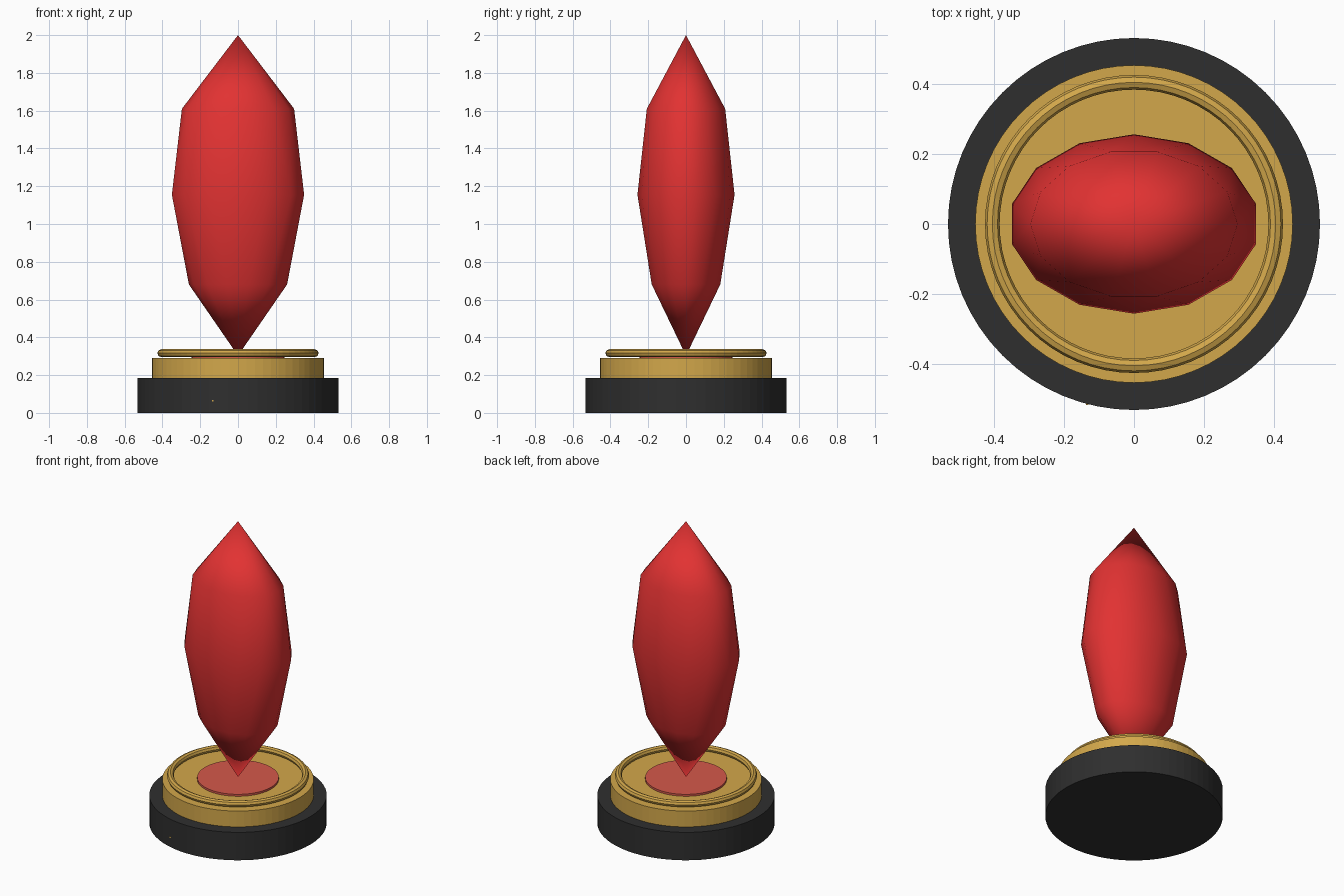
import bpy, math

default = bpy.data.objects.get("Cube")
if default:
    bpy.data.objects.remove(default, do_unlink=True)


def material(name, rgb):
    m = bpy.data.materials.new(name)
    m.use_nodes = True
    m.diffuse_color = (*rgb, 1)
    m.node_tree.nodes["Principled BSDF"].inputs["Base Color"].default_value = (*rgb, 1)
    return m


charcoal = material("charcoal", (0.028, 0.028, 0.028))
gold = material("gold", (0.65, 0.39, 0.07))
crystal_red = material("crystal red", (0.76, 0.032, 0.032))
pale_red = material("pale red", (0.66, 0.10, 0.07))


def finish(name, mat):
    ob = bpy.context.object
    ob.name = name
    ob.data.materials.append(mat)
    return ob


def disc(name, radius, bottom, top, mat):
    bpy.ops.mesh.primitive_cylinder_add(vertices=64, radius=radius, depth=top - bottom,
                                        location=(0, 0, (bottom + top) / 2))
    return finish(name, mat)


# Stepped pedestal
disc("pedestal_base", 0.533, 0, 0.185, charcoal)
disc("pedestal_tier", 0.455, 0.185, 0.29, gold)
disc("crystal_seat", 0.245, 0.29, 0.303, pale_red)

# Raised rim with an octagonal section
bpy.ops.mesh.primitive_torus_add(major_segments=64, minor_segments=8, major_radius=0.406,
                                 minor_radius=0.021, location=(0, 0, 0.316))
finish("pedestal_rim", gold)

# Tiny stud on the front of the base
bpy.ops.mesh.primitive_cube_add(size=0.008, location=(-0.134, -0.514, 0.065))
finish("base_stud", gold)

# Faceted crystal: three oval rings, each turned half a step from the next
SIDES, FLATNESS = 14, 0.716
rings = [(0.26, 0.68, 0), (0.359, 1.155, 0.5), (0.297, 1.61, 0)]   # radius, height, turn
verts = [(0, 0, 0.303)]
for radius, height, turn in rings:
    for i in range(SIDES):
        a = math.tau * (i + turn) / SIDES
        verts.append((radius * math.cos(a), radius * FLATNESS * math.sin(a), height))
verts.append((0, 0, 2))
tip = len(verts) - 1


def at(ring, i):
    return 1 + ring * SIDES + i % SIDES


faces = []
for i in range(SIDES):
    faces.append((0, at(0, i + 1), at(0, i)))
    faces.append((at(0, i), at(0, i + 1), at(1, i)))
    faces.append((at(0, i + 1), at(1, i + 1), at(1, i)))
    faces.append((at(1, i), at(2, i + 1), at(2, i)))
    faces.append((at(1, i), at(1, i + 1), at(2, i + 1)))
    faces.append((at(2, i), at(2, i + 1), tip))
mesh = bpy.data.meshes.new("crystal")
mesh.from_pydata(verts, [], faces)
mesh.shade_smooth()
mesh.materials.append(crystal_red)
bpy.context.collection.objects.link(bpy.data.objects.new("crystal", mesh))
